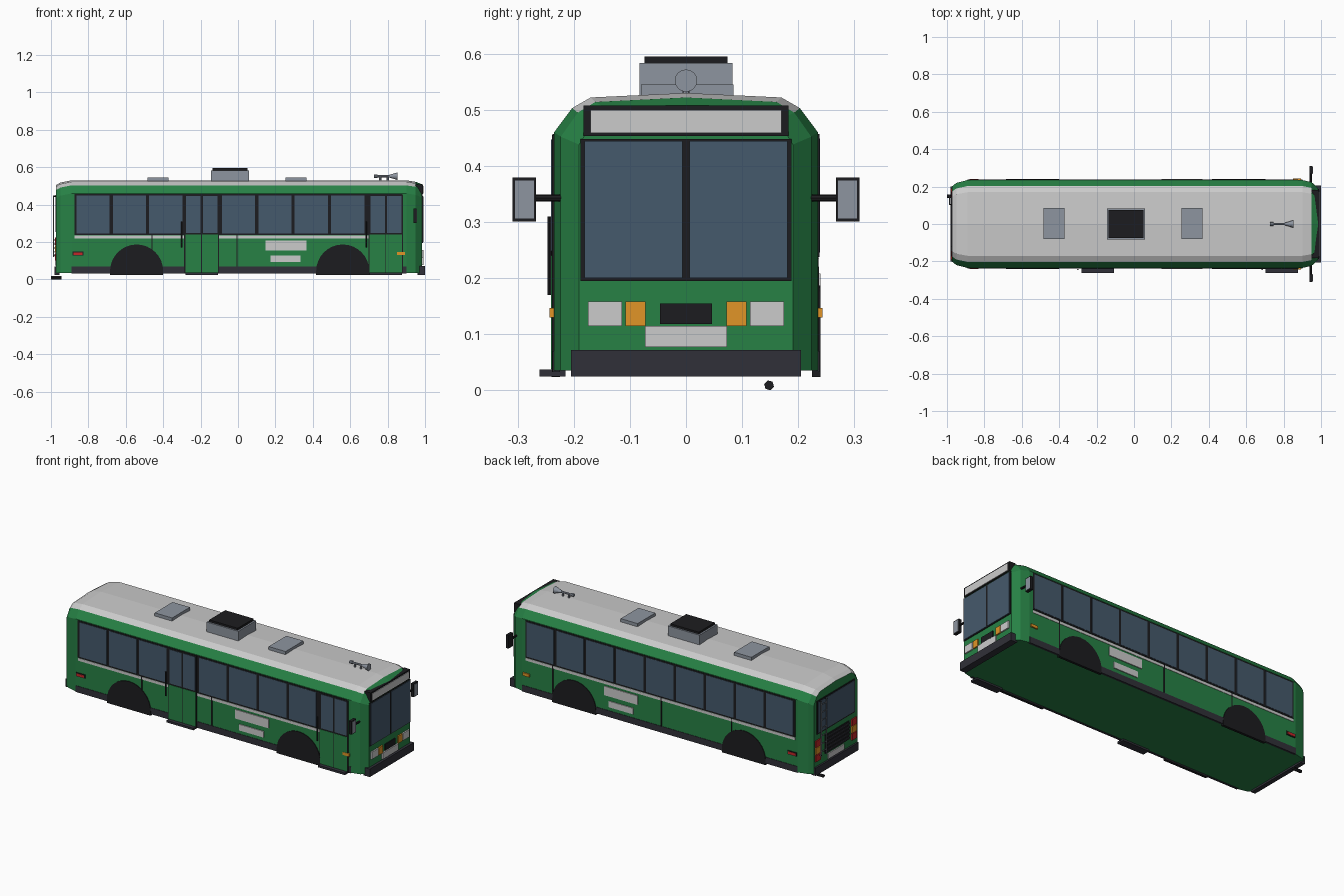
import bpy, bmesh
from math import sin, cos, pi
from mathutils import Vector

if "Cube" in bpy.data.objects:
    bpy.data.objects.remove(bpy.data.objects["Cube"])

def mat(name, r, g, b):
    m = bpy.data.materials.new(name)
    m.diffuse_color = (r, g, b, 1)
    m.use_nodes = True
    m.node_tree.nodes["Principled BSDF"].inputs["Base Color"].default_value = m.diffuse_color
    return m

GREEN = mat("green", 0.02, 0.22, 0.06)
LIGHT = mat("light_grey", 0.52, 0.52, 0.52)
GREY = mat("mid_grey", 0.27, 0.30, 0.35)
BLACK = mat("black", 0.012, 0.012, 0.014)
DARK = mat("dark_grey", 0.03, 0.03, 0.04)
GLASS = mat("glass", 0.06, 0.10, 0.15)
ORANGE = mat("orange", 0.75, 0.30, 0.02)
RED = mat("red", 0.55, 0.02, 0.02)

def make(name, verts, faces, *mats):
    me = bpy.data.meshes.new(name)
    me.from_pydata(verts, [], faces)
    bm = bmesh.new()
    bm.from_mesh(me)
    bmesh.ops.recalc_face_normals(bm, faces=bm.faces)
    bm.to_mesh(me)
    bm.free()
    ob = bpy.data.objects.new(name, me)
    bpy.context.collection.objects.link(ob)
    for m in mats:
        me.materials.append(m)
    return ob

def box(name, x, y, z, m):
    v = [(a, b, c) for a in x for b in y for c in z]
    return make(name, v, [(0, 1, 3, 2), (4, 5, 7, 6), (0, 1, 5, 4),
                          (2, 3, 7, 6), (0, 2, 6, 4), (1, 3, 7, 5)], m)

def rod(name, p, q, r1, m, r2=None, n=8):
    p, q = Vector(p), Vector(q)
    r2 = r1 if r2 is None else r2
    d = (q - p).normalized()
    u = d.orthogonal().normalized()
    w = d.cross(u)
    v = []
    for c, r in ((p, r1), (q, r2)):
        v += [c + r * (u * cos(2 * pi * i / n) + w * sin(2 * pi * i / n)) for i in range(n)]
    f = [(i, (i + 1) % n, n + (i + 1) % n, n + i) for i in range(n)]
    return make(name, v, f + [tuple(range(n)), tuple(range(n, 2 * n))], m)

# Body shell: cross-section lofted along x, roof faces in light grey
half = [(0.235, 0.035), (0.235, 0.46), (0.203, 0.503), (0.17, 0.522), (0, 0.53)]
prof = half + [(-y, z) for y, z in half[-2::-1]]
stations = [(-0.972, 0.86, 0.025), (-0.95, 0.935, 0.012), (-0.89, 1, 0),
            (0.90, 1, 0), (0.95, 0.95, 0.008), (0.985, 0.81, 0.022)]
n = len(prof)
verts = [(x, y * s, z - (d if z > 0.4 else 0)) for x, s, d in stations for y, z in prof]
faces = [(k * n + i, k * n + (i + 1) % n, (k + 1) * n + (i + 1) % n, (k + 1) * n + i)
         for k in range(len(stations) - 1) for i in range(n)]
ends = [tuple(range(n)), tuple(range((len(stations) - 1) * n, len(stations) * n))]
body = make("bus_body", verts, faces + ends, GREEN, LIGHT)
for i, p in enumerate(body.data.polygons):
    if i < len(faces) - n and i % n in (2, 3, 4, 5):
        p.material_index = 1

# Sides
doors = [(-0.282, -0.107), (0.703, 0.877)]
for s, side in ((-1, "front"), (1, "back")):
    def panel(name, x, z, out, m):
        return box(side + "_" + name, x, (s * 0.225, s * out), z, m)

    panel("window_frame", (-0.875, 0.877), (0.238, 0.457), 0.2375, BLACK)
    panel("belt_stripe", (-0.875, 0.877), (0.22, 0.236), 0.2372, LIGHT)
    panel("skirt", (-0.89, 0.90), (0.033, 0.07), 0.2375, DARK)
    for i in range(9):
        x = -0.871 + i * 0.1945
        if s > 0 or i not in (3, 8):
            panel("window", (x + 0.007, x + 0.185), (0.246, 0.449), 0.239, GLASS)
    for x in (-0.46, -0.005, 0.70):
        panel("panel_seam", (x - 0.003, x + 0.003), (0.07, 0.237), 0.2373, BLACK)
    for x in (-0.542, 0.56):
        arc = [(x + 0.142 * cos(pi * i / 16), 0.045 + 0.142 * sin(pi * i / 16)) for i in range(17)]
        arc += [(x - 0.142, 0.024), (x + 0.142, 0.024)]
        k = len(arc)
        v = [(a, s * y, b) for y in (0.225, 0.2395) for a, b in arc]
        f = [(i, (i + 1) % k, k + (i + 1) % k, k + i) for i in range(k)]
        make(side + "_wheel_arch", v, f + [tuple(range(k)), tuple(range(k, 2 * k))], BLACK)
    panel("route_board", (0.148, 0.365), (0.155, 0.208), 0.240, LIGHT)
    panel("side_plate", (0.175, 0.335), (0.092, 0.128), 0.240, LIGHT)
    panel("marker_red_frame", (-0.885, -0.827), (0.127, 0.149), 0.239, BLACK)
    panel("marker_red", (-0.88, -0.832), (0.131, 0.145), 0.241, RED)
    panel("marker_orange", (0.85, 0.893), (0.13, 0.147), 0.243, ORANGE)

    # Wing mirror
    rod(side + "_mirror_arm", (0.945, s * 0.215, 0.343), (0.945, s * 0.275, 0.343), 0.006, BLACK)
    box(side + "_mirror_case", (0.937, 0.954), (s * 0.267, s * 0.309), (0.301, 0.379), BLACK)
    box(side + "_mirror_glass", (0.95, 0.956), (s * 0.271, s * 0.305), (0.306, 0.374), GREY)

# Double-leaf doors with steps and grab rails
for a, b in doors:
    mid = (a + b) / 2
    box("door_surround", (a - 0.006, b + 0.006), (-0.2392, -0.225), (0.033, 0.455), BLACK)
    for x0, x1 in ((a, mid - 0.002), (mid + 0.002, b)):
        box("door_leaf", (x0, x1), (-0.241, -0.225), (0.038, 0.24), GREEN)
        box("door_glass", (x0 + 0.005, x1 - 0.003), (-0.241, -0.225), (0.248, 0.447), GLASS)
    box("door_step", (a, b), (-0.261, -0.215), (0.025, 0.037), DARK)
    rod("grab_rail", (a - 0.018, -0.243, 0.17), (a - 0.018, -0.243, 0.31), 0.004, BLACK)

# Front end
def front(name, y, z, x, m):
    return box("nose_" + name, (0.96, x), y, z, m)

front("windscreen_frame", (-0.188, 0.188), (0.195, 0.448), 0.989, BLACK)
box("destination_box", (0.95, 0.990), (-0.183, 0.183), (0.453, 0.508), BLACK)
front("destination_board", (-0.17, 0.17), (0.459, 0.50), 0.993, LIGHT)
for s in (-1, 1):
    front("windscreen", (s * 0.006, s * 0.181), (0.2, 0.444), 0.992, GLASS)
    front("headlight", (s * 0.114, s * 0.175), (0.115, 0.158), 0.993, LIGHT)
    front("indicator", (s * 0.072, s * 0.108), (0.115, 0.158), 0.993, ORANGE)
front("grille", (-0.046, 0.046), (0.118, 0.155), 0.990, BLACK)
front("plate", (-0.073, 0.073), (0.077, 0.115), 0.993, LIGHT)
front("bumper", (-0.205, 0.205), (0.025, 0.072), 1.0, DARK)

# Rear end
def rear(name, y, z, x, m):
    return box("tail_" + name, (-0.955, x), y, z, m)

rear("window_frame", (-0.175, 0.175), (0.255, 0.452), -0.975, BLACK)
rear("window", (-0.167, 0.167), (0.263, 0.444), -0.977, GLASS)
rear("bumper", (-0.2, 0.2), (0.025, 0.07), -0.982, DARK)
rear("engine_grille", (-0.125, 0.105), (0.115, 0.225), -0.975, BLACK)
for i in range(5):
    z = 0.122 + i * 0.021
    rear("grille_slat", (-0.12, 0.10), (z, z + 0.009), -0.980, DARK)
rear("plate", (-0.073, 0.073), (0.075, 0.108), -0.978, LIGHT)
for s in (-1, 1):
    for z, m in ((0.185, RED), (0.143, ORANGE), (0.101, RED)):
        rear("lamp", (s * 0.145, s * 0.19), (z, z + 0.038), -0.979, m)
for y in (0.105, 0.155):
    rod("ladder_rail", (-0.987, y, 0.12), (-0.987, y, 0.45), 0.003, GREY, n=6)
    for z in (0.13, 0.445):
        rod("ladder_bracket", (-0.96, y, z), (-0.99, y, z), 0.003, BLACK, n=6)
for i in range(7):
    z = 0.15 + i * 0.046
    rod("ladder_rung", (-0.987, 0.105, z), (-0.987, 0.155, z), 0.0025, GREY, n=6)
rod("exhaust_pipe", (-1.0, 0.148, 0.009), (-0.945, 0.148, 0.009), 0.009, BLACK, n=6)

# Roof equipment
for x in ((-0.485, -0.372), (0.255, 0.365)):
    box("roof_hatch", x, (-0.08, 0.085), (0.52, 0.545), GREY)
box("air_unit", (-0.145, 0.06), (-0.083, 0.083), (0.515, 0.583), GREY)
box("air_unit_lid", (-0.135, 0.05), (-0.074, 0.074), (0.58, 0.595), BLACK)
rod("horn_tube", (0.73, 0, 0.552), (0.82, 0, 0.552), 0.006, GREY)
rod("horn_bell", (0.805, 0, 0.552), (0.852, 0, 0.552), 0.006, GREY, r2=0.02, n=16)
rod("horn_driver", (0.728, 0, 0.552), (0.745, 0, 0.552), 0.010, GREY)
for x in (0.76, 0.80):
    rod("horn_stand", (x, 0, 0.525), (x, 0, 0.552), 0.006, GREY)
